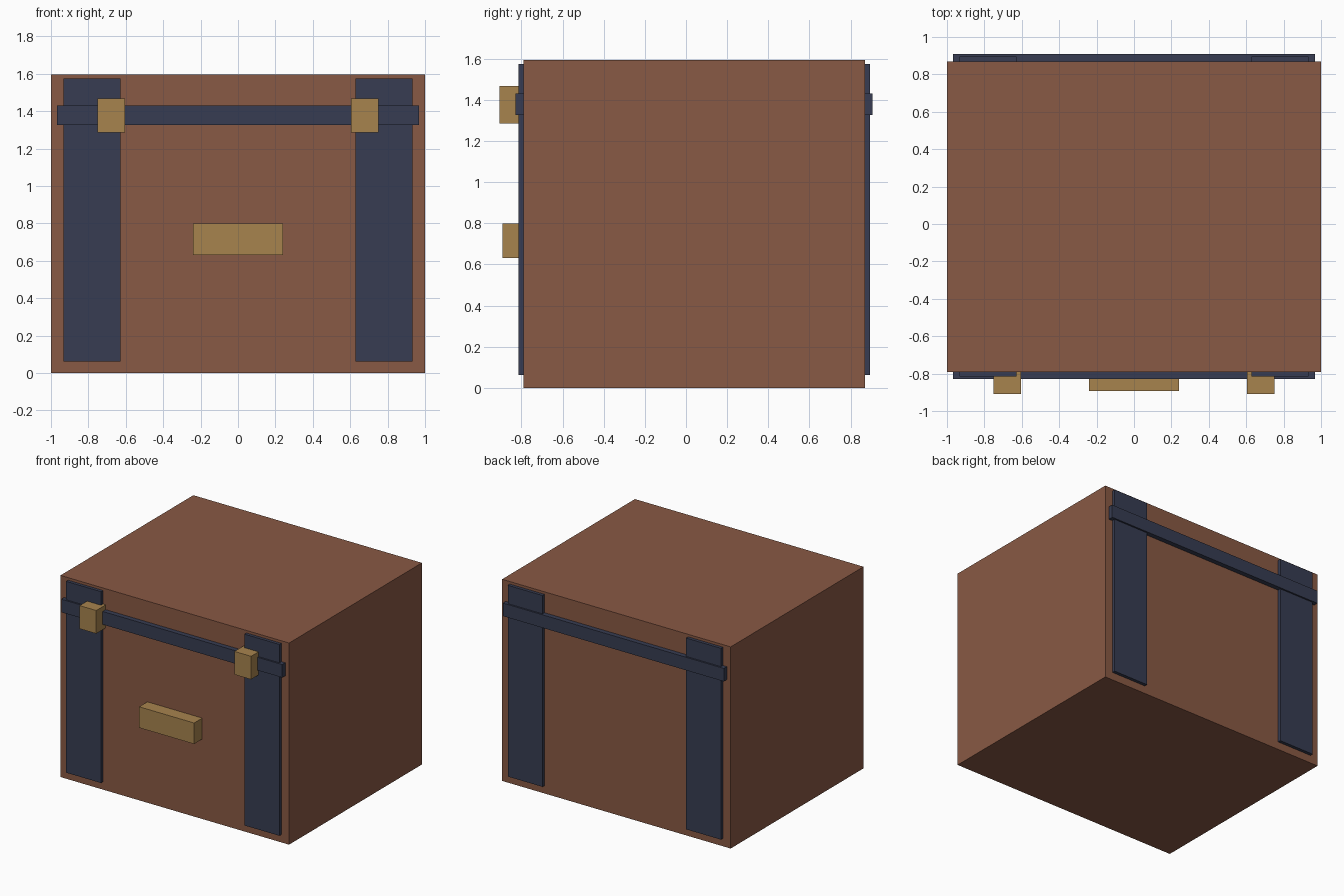
import bpy
import bmesh
from mathutils import Vector

default_cube = bpy.data.objects.get("Cube")
if default_cube:
    bpy.data.objects.remove(default_cube, do_unlink=True)


def make_material(name, rgb):
    mat = bpy.data.materials.new(name)
    mat.use_nodes = True
    color = (*rgb, 1.0)
    mat.diffuse_color = color
    bsdf = next(n for n in mat.node_tree.nodes if n.type == "BSDF_PRINCIPLED")
    bsdf.inputs["Base Color"].default_value = color
    return mat


leather = make_material("brown leather", (0.25, 0.10, 0.058))
navy = make_material("navy strap", (0.038, 0.046, 0.084))
brass = make_material("aged brass", (0.39, 0.23, 0.076))


def box(name, x, y, z, mat):
    """Flat-faced box from (min, max) pairs on each axis."""
    low, high = (Vector(corner) for corner in zip(x, y, z))
    bm = bmesh.new()
    bmesh.ops.create_cube(bm, size=1.0)
    bmesh.ops.scale(bm, vec=high - low, verts=bm.verts)
    bmesh.ops.translate(bm, vec=(low + high) / 2, verts=bm.verts)
    mesh = bpy.data.meshes.new(name)
    bm.to_mesh(mesh)
    bm.free()
    mesh.materials.append(mat)
    obj = bpy.data.objects.new(name, mesh)
    bpy.context.collection.objects.link(obj)
    return obj


FRONT, BACK = -0.79, 0.87
SINK = 0.01  # how far fittings sit inside the body


def fitting(name, x, z, depth, mat, back=False):
    """Box standing proud of the front or back face."""
    y = (BACK - SINK, BACK + depth) if back else (FRONT - depth, FRONT + SINK)
    return box(name, x, y, z, mat)


# Trunk body
box("trunk_body", (-1, 1), (FRONT, BACK), (0, 1.595), leather)

# Straps and crossing band on the front and back
for face, back in (("front", False), ("back", True)):
    fitting(face + "_band", (-0.967, 0.967), (1.327, 1.43), 0.038, navy, back)
    for side, x in (("left", (0.628, 0.933)), ("right", (-0.933, -0.628))):
        fitting(f"{face}_{side}_strap", x, (0.062, 1.575), 0.025, navy, back)

# Brass latches and handle on the front
for side, x in (("left", (0.605, 0.75)), ("right", (-0.75, -0.605))):
    fitting(side + "_latch", x, (1.285, 1.468), 0.118, brass)
fitting("front_handle", (-0.24, 0.24), (0.632, 0.798), 0.102, brass)
